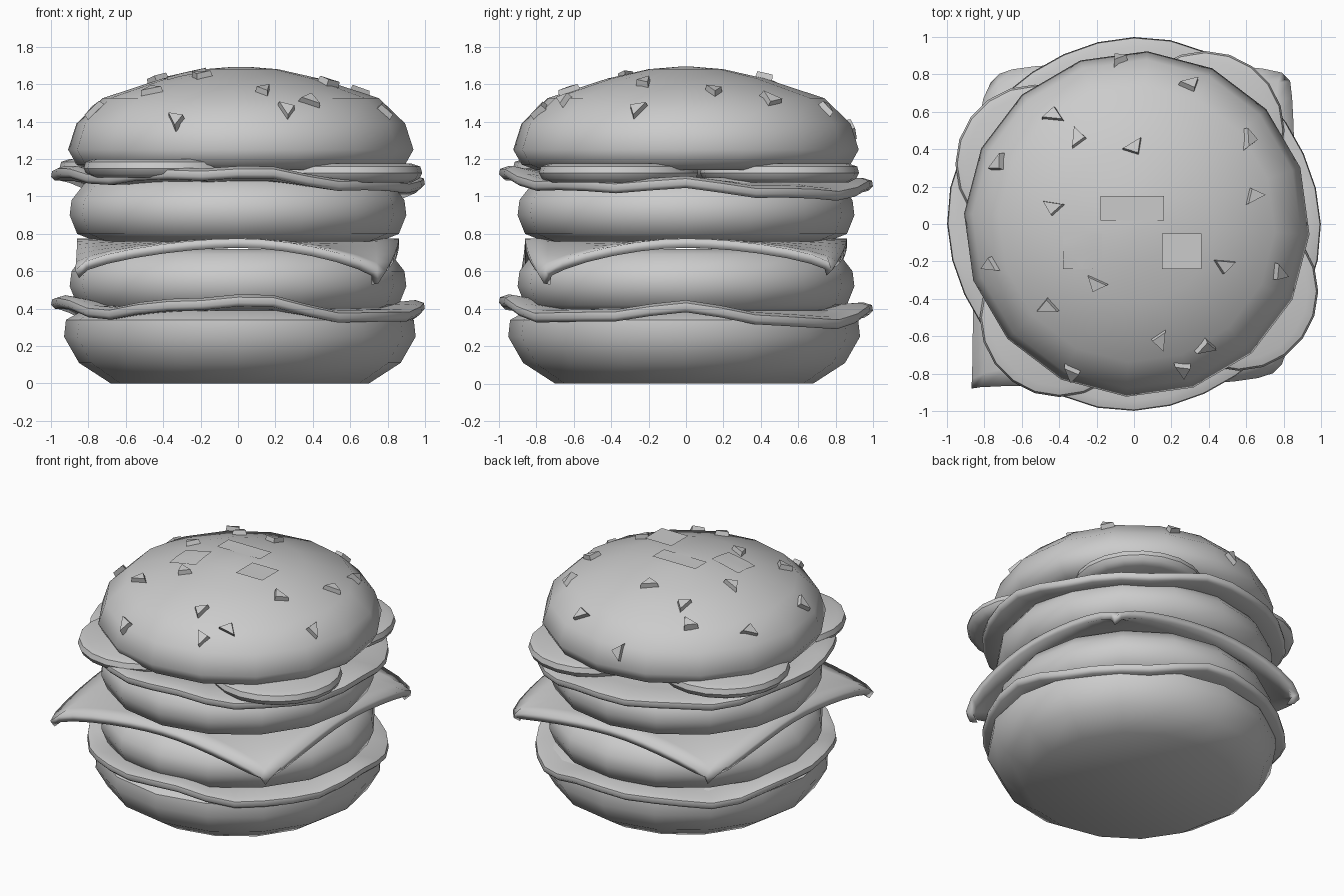
import bpy, bmesh, math, random
from math import sin, cos, pi
from mathutils import Vector, Matrix
from mathutils.bvhtree import BVHTree

if "Cube" in bpy.data.objects:
    bpy.data.objects.remove(bpy.data.objects["Cube"], do_unlink=True)
random.seed(4)

# One plain grey for everything
grey = bpy.data.materials.new("plain grey")
grey.use_nodes = True
grey.diffuse_color = (0.6, 0.6, 0.6, 1)
grey.node_tree.nodes["Principled BSDF"].inputs["Base Color"].default_value = (0.6, 0.6, 0.6, 1)


def finish(bm, name, angle=50):
    bmesh.ops.recalc_face_normals(bm, faces=bm.faces)
    mesh = bpy.data.meshes.new(name)
    bm.to_mesh(mesh)
    mesh.materials.append(grey)
    obj = bpy.data.objects.new(name, mesh)
    bpy.context.collection.objects.link(obj)
    bpy.ops.object.select_all(action='DESELECT')
    obj.select_set(True)
    bpy.context.view_layer.objects.active = obj
    bpy.ops.object.shade_smooth_by_angle(angle=math.radians(angle))
    return obj


def rings(levels, sides, place):
    """Join closed rings of points, capping both ends."""
    bm = bmesh.new()
    loops = [[bm.verts.new(place(level, 2 * pi * i / sides)) for i in range(sides)]
             for level in levels]
    for a, b in zip(loops, loops[1:]):
        for i in range(sides):
            j = (i + 1) % sides
            bm.faces.new((a[i], a[j], b[j], b[i]))
    bm.faces.new(loops[0])
    bm.faces.new(loops[-1])
    return bm


def lathe(profile, sides=16, centre=(0, 0), turn=0.0):
    return rings(profile, sides, lambda p, a: (
        centre[0] + p[0] * cos(a + turn), centre[1] + p[0] * sin(a + turn), p[1]))


# Buns and patties
finish(lathe([(0.69, 0), (0.86, 0.11), (0.94, 0.25), (0.93, 0.34), (0.84, 0.39)],
             centre=(0.01, -0.01)), "bottom_bun")
patty = [(0.76, 0), (0.86, 0.04), (0.9, 0.14), (0.89, 0.22), (0.82, 0.31), (0.7, 0.34)]
for name, base in (("lower_patty", 0.38), ("upper_patty", 0.76)):
    finish(lathe([(r, z + base) for r, z in patty]), name)
bun = lathe([(0.8, 1.14), (0.88, 1.17), (0.925, 1.25), (0.88, 1.39), (0.74, 1.525),
             (0.42, 1.63), (0.2, 1.68), (0.04, 1.693)], centre=(0.015, 0), turn=-0.06)
finish(bun, "top_bun")
bun_surface = BVHTree.FromBMesh(bun)


# Wavy lettuce leaves, as thin rippled discs
def lettuce(name, height, wave, tilt):
    def place(level, a):
        r, z, ripple = level
        r *= 1 + 0.012 * cos(4 * a + 0.7)
        lift = wave * cos(4 * a) - tilt * cos(a - pi / 4) + 0.012 * cos(9 * a)
        return r * cos(a), r * sin(a), height + z + ripple * lift
    levels = [(0.3, -0.02, 0), (0.8, -0.02, 0.6), (0.97, -0.03, 1), (0.99, -0.01, 1),
              (0.985, 0.02, 1), (0.94, 0.035, 1), (0.8, 0.03, 0.6), (0.3, 0.02, 0)]
    finish(rings(levels, 32, place), name, 60)


lettuce("lower_lettuce", 0.385, 0.035, 0.03)
lettuce("upper_lettuce", 1.075, 0.02, 0.045)

# Cheese slice: a square sheet with four drooping corners (x, y, drop)
corners = {(-1, -1): (-0.87, -0.88, 0.17), (1, -1): (0.75, -0.76, 0.24),
           (1, 1): (0.82, 0.78, 0.17), (-1, 1): (-0.71, 0.77, 0.24)}
bm = bmesh.new()
bmesh.ops.create_grid(bm, x_segments=14, y_segments=14, size=1)
for v in bm.verts:
    u, w = v.co.x, v.co.y
    cx, cy, drop = corners[(1 if u > 0 else -1, 1 if w > 0 else -1)]
    c = abs(u * w) ** 3
    v.co = (0.86 * u * (1 - c) + cx * c, 0.86 * w * (1 - c) + cy * c,
            0.775 - drop * abs(u * w) ** 2)
bmesh.ops.recalc_face_normals(bm, faces=bm.faces)
cheese = finish(bm, "cheese_slice", 60)
solid = cheese.modifiers.new("thickness", 'SOLIDIFY')
solid.thickness = 0.05
solid.offset = -1

# Tomato slices with rounded rims
for i, (x, y, z) in enumerate([(-0.4, -0.5, 1.1), (0.56, -0.36, 1.075),
                               (0.38, 0.5, 1.075), (-0.53, 0.32, 1.1)]):
    finish(lathe([(0.37, z), (0.41, z + 0.02), (0.425, z + 0.05), (0.415, z + 0.085),
                  (0.37, z + 0.1)], sides=20, centre=(x, y)), f"tomato_slice_{i + 1}", 40)

# Sesame seeds: small triangular wedges standing on the top bun
spots = [(-.08, .87), (.3, .74), (-.43, .58), (-.3, .46), (0, .41), (.61, .45),
         (-.72, .32), (.64, .15), (-.43, .09), (-.76, -.22), (-.2, -.32), (.48, -.22),
         (.77, -.26), (-.46, -.44), (.14, -.62), (.38, -.65), (-.33, -.79), (.26, -.77)]
bm = bmesh.new()
for x, y in spots:
    point, normal, _, _ = bun_surface.ray_cast(Vector((x, y, 3)), Vector((0, 0, -1)))
    if normal.z < 0:
        normal = -normal
    pose = (Matrix.Translation(point + normal * 0.008)
            @ normal.to_track_quat('Z', 'Y').to_matrix().to_4x4()
            @ Matrix.Rotation(random.uniform(0, 2 * pi), 4, 'Z')
            @ Matrix.Diagonal((1.25, 0.85, 1, 1)))
    bmesh.ops.create_cone(bm, cap_ends=True, segments=3, radius1=0.058, radius2=0.05,
                          depth=0.045, matrix=pose)
finish(bm, "sesame_seeds", 30)

# Thin plates lying near the crown
for name, x, y, wide, deep, z in (("back_plate", -0.01, 0.085, 0.34, 0.13, 1.695),
                                  ("right_plate", -0.275, -0.145, 0.21, 0.19, None),
                                  ("left_plate", 0.255, -0.145, 0.21, 0.19, 1.695)):
    bm = bmesh.new()
    bmesh.ops.create_grid(bm, x_segments=4, y_segments=4, size=0.5)
    for v in bm.verts:
        v.co = (x + v.co.x * wide, y + v.co.y * deep, 0)
        hit = bun_surface.ray_cast(Vector((v.co.x, v.co.y, 3)), Vector((0, 0, -1)))[0]
        v.co.z = z or hit.z + 0.008
    finish(bm, name)
